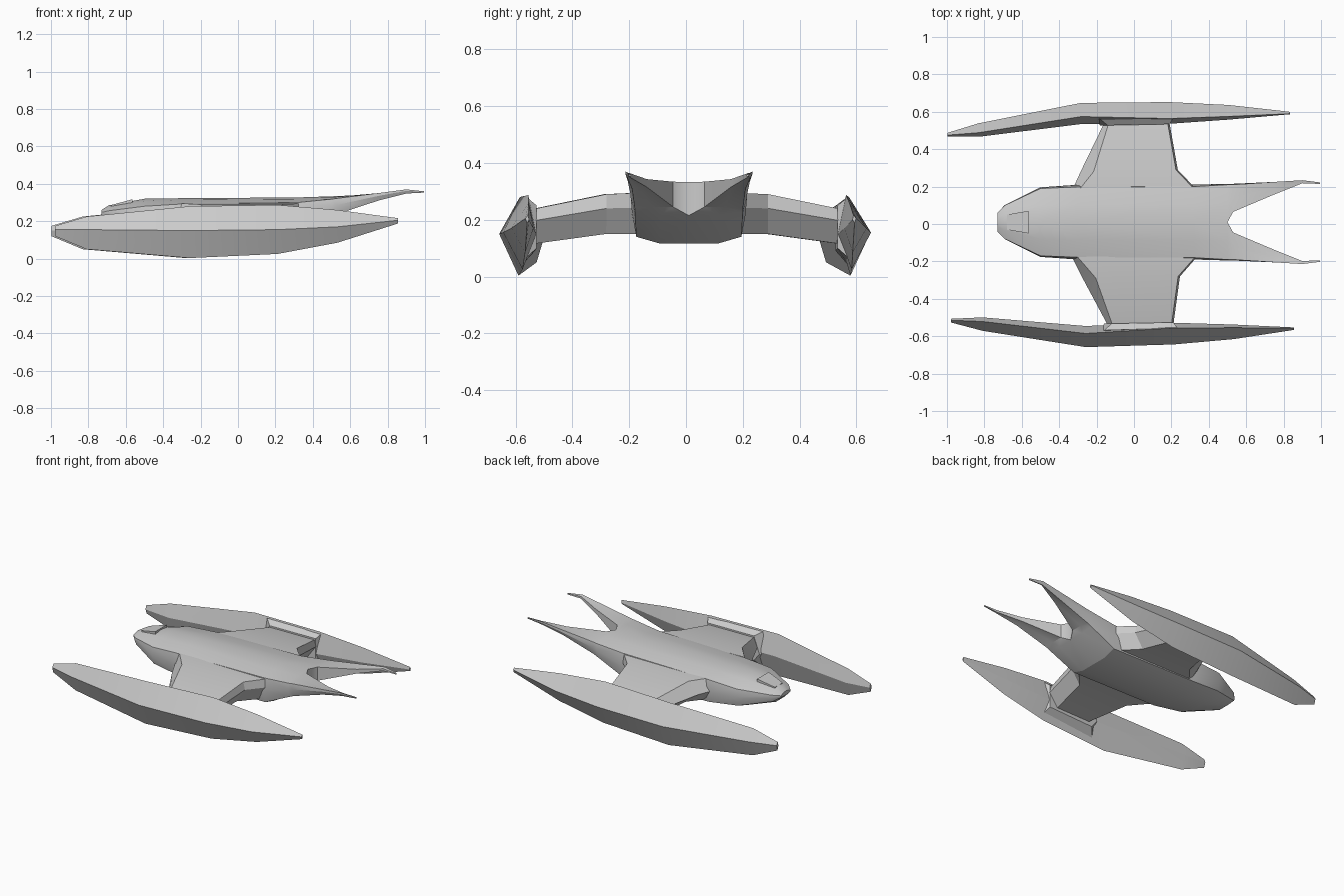
import bpy, bmesh, math
from mathutils import Vector

if "Cube" in bpy.data.objects:
    bpy.data.objects.remove(bpy.data.objects["Cube"])


def finish(bm, name, mirror=True, location=(0, 0, 0), turn=0.0, angle=25):
    bmesh.ops.remove_doubles(bm, verts=bm.verts, dist=1e-5)
    bmesh.ops.recalc_face_normals(bm, faces=bm.faces)
    mesh = bpy.data.meshes.new(name)
    bm.to_mesh(mesh)
    bm.free()
    ob = bpy.data.objects.new(name, mesh)
    bpy.context.collection.objects.link(ob)
    ob.location = location
    ob.rotation_euler.z = turn
    if mirror:
        mod = ob.modifiers.new("mirror", 'MIRROR')
        mod.use_axis = (False, True, False)
        mod.merge_threshold = 0.0005
    bpy.ops.object.select_all(action='DESELECT')
    ob.select_set(True)
    bpy.context.view_layer.objects.active = ob
    bpy.ops.object.shade_smooth_by_angle(angle=math.radians(angle))
    return ob


def loft(rings, cap_start=True, cap_end=True, skip=lambda quad: False):
    bm = bmesh.new()
    vs = [[bm.verts.new(p) for p in ring] for ring in rings]
    n = len(rings[0])
    for a, b in zip(vs, vs[1:]):
        for i in range(n):
            j = (i + 1) % n
            quad = [a[i], a[j], b[j], b[i]]
            if not skip(quad):
                bm.faces.new(quad)
    if cap_start:
        bm.faces.new(vs[0])
    if cap_end:
        bm.faces.new(vs[-1])
    return bm


# Fuselage half: x, inner y, top z, edge yz, side yz, corner yz, bottom z
body = [
    (-0.73, 0, .26, .05, .247, .05, .242, .045, .236, .234),
    (-0.69, 0, .285, .09, .256, .092, .235, .08, .21, .195),
    (-0.50, 0, .32, .18, .28, .186, .225, .165, .165, .14),
    (-0.30, 0, .323, .188, .292, .20, .22, .185, .145, .117),
    (0.32, 0, .327, .19, .30, .20, .22, .185, .14, .116),
    (0.50, 0, .333, .20, .318, .205, .28, .19, .225, .215),
]
# Tail prongs continue the same sections with the centre opened up
prongs = [
    (0.53, .055, .334, .20, .322, .205, .287, .19, .238, .245),
    (0.75, .148, .343, .215, .35, .215, .335, .20, .31, .315),
    (0.90, .208, .364, .224, .37, .224, .362, .217, .348, .35),
    (0.995, .204, .36, .212, .36, .212, .357, .209, .353, .353),
]


def hull_ring(s):
    x, yi, zt, ye, ze, ys, zs, yc, zc, zb = s
    mid = (yi + ye) / 2
    low = yi + 0.55 * (yc - yi)
    pts = [(yi, zt), (mid, zt + 0.3 * (ze - zt)), (ye, ze), (ys, zs),
           (yc, zc), (low, zb), (yi, zb)]
    return [(x, y, z) for y, z in pts]


on_centre = lambda quad: all(abs(v.co.y) < 1e-6 for v in quad)
finish(loft([hull_ring(s) for s in body + prongs], skip=on_centre),
       "fuselage", location=(0, 0.01, 0))

# Shallow cockpit wedge on the nose
cockpit = [
    [(-0.68, y, z) for y, z in ((-.04, .27), (.04, .27), (.04, .286), (-.04, .286))],
    [(-0.565, y, z) for y, z in ((-.06, .29), (.06, .29), (.06, .317), (-.06, .317))],
]
finish(loft(cockpit), "cockpit", mirror=False, location=(0, 0.01, 0))

# Wings: y, front x, top front x, rear x, top z, bottom z
wing_sections = [
    (0.17, -.335, -.305, .345, .295, .15),
    (0.285, -.28, -.21, .24, .29, .15),
    (0.54, -.15, -.125, .20, .238, .115),
]


def wing_ring(s):
    y, xf, xt, xr, zt, zb = s
    zm = (zt + zb) / 2
    return [(xf, y, zm), (xt, y, zt), (xr - .01, y, zt), (xr, y, zm + .02),
            (xr - .06, y, zb), (xt + .02, y, zb)]


TURN = 0.02
finish(loft([wing_ring(s) for s in wing_sections]), "wings", turn=TURN)

# Outboard pods: x, then yz of top, outer, bottom and inner ridge
pod_sections = [
    (-0.988, .495, .175, .507, .155, .498, .12, .487, .15),
    (-0.82, .505, .225, .555, .155, .51, .05, .483, .14),
    (-0.27, .58, .28, .653, .15, .585, .003, .54, .15),
    (0.20, .56, .287, .648, .155, .58, .025, .532, .15),
    (0.52, .565, .26, .626, .17, .577, .085, .548, .17),
    (0.845, .573, .216, .583, .205, .577, .188, .57, .2),
]
finish(loft([[(s[0], s[i], s[i + 1]) for i in (1, 3, 5, 7)] for s in pod_sections]),
       "pods", turn=TURN)

# Fairings where the wings meet the pods
fairing = [
    [(-.17, .53, .14), (-.13, .53, .25), (.2, .53, .25), (.2, .53, .1), (-.13, .53, .09)],
    [(-.20, .575, .14), (-.17, .565, .275), (.22, .56, .275), (.22, .575, .06), (-.17, .575, .04)],
]
finish(loft(fairing), "wing_fairings", turn=TURN)
